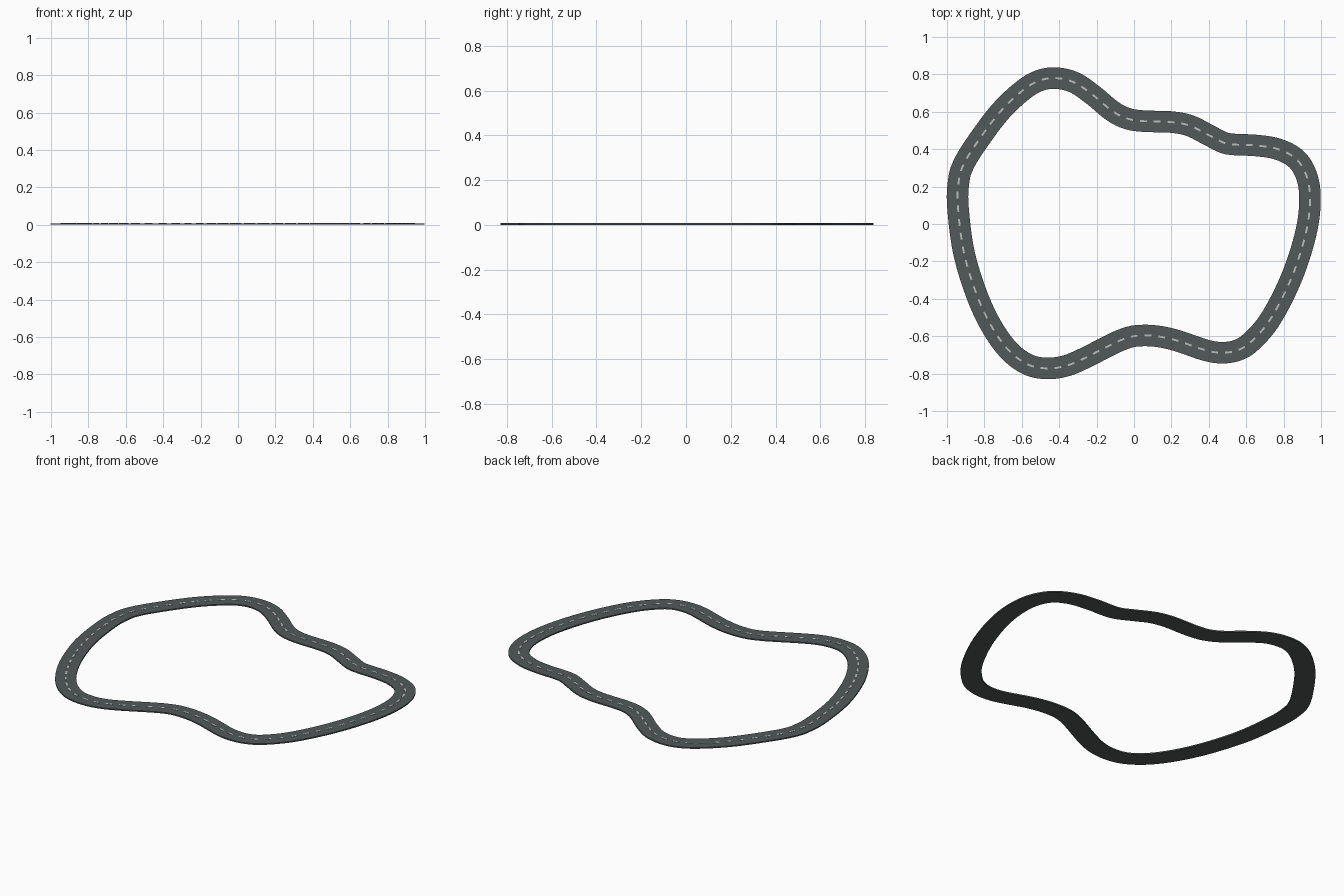
import bpy, bmesh
from mathutils import Vector

if "Cube" in bpy.data.objects:
    bpy.data.objects.remove(bpy.data.objects["Cube"])

# Road centreline, clockwise from the top bend
PATH = [(-.42, .78), (-.32, .757), (-.22, .69), (-.12, .607), (-.04, .565), (.05, .55),
        (.2, .545), (.3, .525), (.4, .475), (.48, .435), (.55, .424), (.65, .42),
        (.77, .4), (.87, .345), (.925, .25), (.941, .13), (.925, -.02), (.875, -.2),
        (.805, -.37), (.715, -.53), (.62, -.635), (.55, -.676), (.47, -.688), (.38, -.674),
        (.2, -.615), (.06, -.596), (-.06, -.617), (-.27, -.72), (-.37, -.76), (-.47, -.772),
        (-.57, -.75), (-.67, -.675), (-.76, -.55), (-.84, -.38), (-.91, -.15), (-.942, .1),
        (-.937, .23), (-.915, .31), (-.85, .42), (-.72, .595), (-.6, .71), (-.51, .765)]
P = [Vector(p) for p in PATH]


def spline(steps):
    out = []
    n = len(P)
    for i in range(n):
        a, b, c, d = (P[(i + k) % n] for k in (-1, 0, 1, 2))
        for s in range(steps):
            t = s / steps
            out.append(.5 * (2 * b + (c - a) * t + (2 * a - 5 * b + 4 * c - d) * t * t
                             + (3 * b - a - 3 * c + d) * t ** 3))
    return out


def resample(pts, count):
    loop = pts + [pts[0]]
    total = sum((q - p).length for p, q in zip(loop, loop[1:]))
    out, travelled, k = [], 0.0, 0
    for i in range(count):
        target = total * i / count
        while travelled + (loop[k + 1] - loop[k]).length < target:
            travelled += (loop[k + 1] - loop[k]).length
            k += 1
        seg = loop[k + 1] - loop[k]
        out.append(loop[k] + seg * ((target - travelled) / seg.length))
    return out


DASHES, SUB = 76, 6
LINE = resample(spline(12), DASHES * SUB)
N = len(LINE)


def ribbon(bm, start, count, width, z0, z1, closed=False):
    """Solid strip of rectangular section along part of the centreline."""
    rings = []
    for i in range(start, start + count):
        p = LINE[i % N]
        t = (LINE[(i + 1) % N] - LINE[i - 1 if i <= N else (i - 1) % N]).normalized()
        side = Vector((-t.y, t.x)) * width / 2
        l, r = p + side, p - side
        rings.append([bm.verts.new((v.x, v.y, z)) for v, z in
                      ((l, z0), (r, z0), (r, z1), (l, z1))])
    pairs = list(zip(rings, rings[1:])) + ([(rings[-1], rings[0])] if closed else [])
    for a, b in pairs:
        for k in range(4):
            bm.faces.new((a[k], a[(k + 1) % 4], b[(k + 1) % 4], b[k]))
    if not closed:
        bm.faces.new(rings[0])
        bm.faces.new(rings[-1][::-1])


def finish(bm, name, colour):
    bmesh.ops.recalc_face_normals(bm, faces=bm.faces)
    me = bpy.data.meshes.new(name)
    bm.to_mesh(me)
    bm.free()
    mat = bpy.data.materials.new(name)
    mat.diffuse_color = colour
    mat.use_nodes = True
    mat.node_tree.nodes["Principled BSDF"].inputs["Base Color"].default_value = mat.diffuse_color
    me.materials.append(mat)
    bpy.context.collection.objects.link(bpy.data.objects.new(name, me))


# Asphalt loop
bm = bmesh.new()
ribbon(bm, 0, N, .115, 0, .0075, closed=True)
finish(bm, "road", (.085, .1, .098, 1))

# Dashed centre line
bm = bmesh.new()
for i in range(DASHES):
    ribbon(bm, i * SUB, SUB // 2 + 1, .01, .007, .009)
finish(bm, "centre_dashes", (.5, .53, .5, 1))
